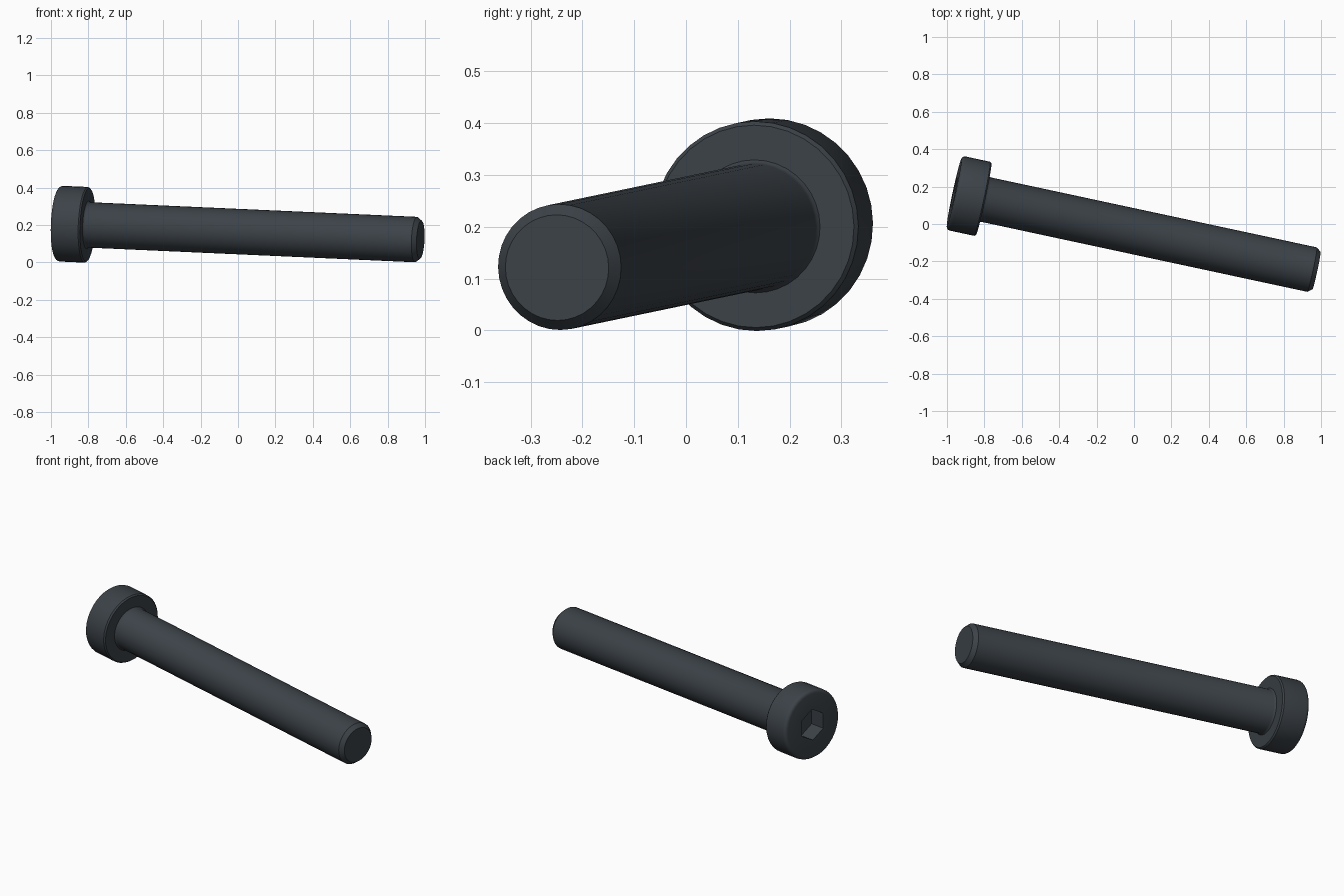
import bpy, bmesh, math
from mathutils import Vector, Matrix

old = bpy.data.objects.get("Cube")
if old:
    bpy.data.objects.remove(old, do_unlink=True)

SEGMENTS = 36
HEAD_R, HEAD_H = 0.2025, 0.162
SHAFT_R, LENGTH = 0.1215, 1.984
SOCKET_R, SOCKET_DEPTH = 0.091, 0.093

# Dark slate steel
steel = bpy.data.materials.new("dark_steel")
steel.use_nodes = True
colour = (0.045, 0.055, 0.065, 1)
steel.diffuse_color = colour
steel.node_tree.nodes["Principled BSDF"].inputs["Base Color"].default_value = colour

# Frame along the screw axis, with local x pointing as near upward as possible
axis = Vector((0.977, -0.2097, -0.0437)).normalized()
up = (Vector((0, 0, 1)) - axis * axis.z).normalized()
side = axis.cross(up)
frame = Matrix((up, side, axis)).transposed().to_4x4()
frame.translation = Vector((-0.962, 0.167, 0.208))


def ring_point(radius, depth, angle, hexagonal):
    if hexagonal:
        sixth = math.pi / 3
        radius *= math.cos(sixth / 2) / math.cos(angle % sixth - sixth / 2)
    return radius * math.cos(angle), radius * math.sin(angle), depth


def loft(name, profile):
    """Skin rings of (radius, depth, hexagonal) along the axis and cap both ends."""
    bm = bmesh.new()
    rings = []
    for radius, depth, hexagonal in profile:
        rings.append([bm.verts.new(ring_point(radius, depth, math.tau * i / SEGMENTS, hexagonal))
                      for i in range(SEGMENTS)])
    for a, b in zip(rings, rings[1:]):
        for i in range(SEGMENTS):
            j = (i + 1) % SEGMENTS
            bm.faces.new((a[i], a[j], b[j], b[i]))
    bm.faces.new(rings[0])
    bm.faces.new(rings[-1])
    bmesh.ops.recalc_face_normals(bm, faces=bm.faces)
    mesh = bpy.data.meshes.new(name)
    bm.to_mesh(mesh)
    bm.free()
    mesh.materials.append(steel)
    obj = bpy.data.objects.new(name, mesh)
    bpy.context.collection.objects.link(obj)
    obj.matrix_world = frame
    bpy.ops.object.select_all(action='DESELECT')
    obj.select_set(True)
    bpy.context.view_layer.objects.active = obj
    bpy.ops.object.shade_smooth_by_angle(angle=math.radians(30))
    return obj


# Head: hex socket floor, socket wall, flat top, rounded rim, chamfered underside
fillet = 0.02
rim = []
for step in range(5):
    t = math.pi / 2 * step / 4
    rim.append((HEAD_R - fillet * (1 - math.sin(t)), fillet * (1 - math.cos(t)), False))
loft("screw_head", [(SOCKET_R, SOCKET_DEPTH, True), (SOCKET_R, 0, True)] + rim + [
    (HEAD_R, HEAD_H - 0.008, False),
    (HEAD_R - 0.007, HEAD_H, False)])

# Shaft: small flare under the head, straight body, chamfered tip
loft("screw_shaft", [
    (SHAFT_R + 0.009, HEAD_H - 0.002, False),
    (SHAFT_R + 0.003, HEAD_H + 0.004, False),
    (SHAFT_R, HEAD_H + 0.012, False),
    (SHAFT_R, LENGTH - 0.024, False),
    (SHAFT_R - 0.0195, LENGTH, False)])
